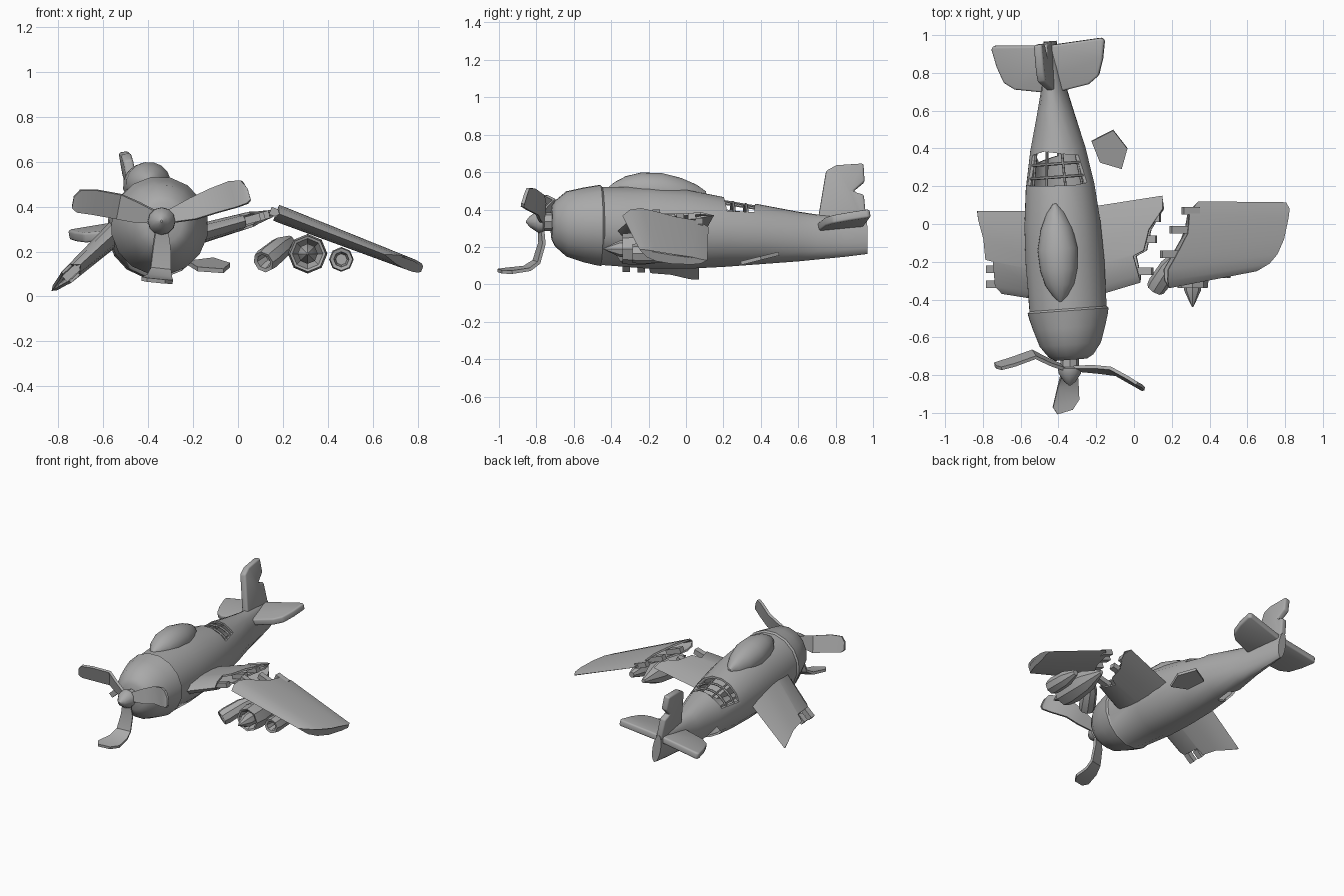
import bpy, bmesh, math
from math import radians, sin, cos, pi
from mathutils import Matrix, Vector

if "Cube" in bpy.data.objects:
    bpy.data.objects.remove(bpy.data.objects["Cube"], do_unlink=True)

GREY = (0.4, 0.4, 0.4, 1)
metal = bpy.data.materials.new("grey metal")
metal.use_nodes = True
metal.diffuse_color = GREY
metal.node_tree.nodes["Principled BSDF"].inputs["Base Color"].default_value = GREY

# Body frame: yawed and rolled wreck axis
BODY = (Matrix.Translation((-0.38, 0, 0.3)) @ Matrix.Rotation(radians(4.2), 4, 'Z')
        @ Matrix.Rotation(radians(-10), 4, 'Y'))
parts = []


def register(name, data):
    ob = bpy.data.objects.new(name, data)
    bpy.context.scene.collection.objects.link(ob)
    data.materials.append(metal)
    parts.append(ob)
    return ob


def finish(name, bm, frame=Matrix()):
    bmesh.ops.recalc_face_normals(bm, faces=bm.faces)
    bm.transform(frame)
    mesh = bpy.data.meshes.new(name)
    bm.to_mesh(mesh)
    bm.free()
    return register(name, mesh)


def bridge(bm, a, b):
    for i in range(len(a)):
        j = (i + 1) % len(a)
        bm.faces.new((a[i], a[j], b[j], b[i]))


def loft(name, sections, frame=Matrix(), n=16):
    """Elliptical sections along y: (y, half width, bottom, top)."""
    bm = bmesh.new()
    rings = []
    for y, w, lo, hi in sections:
        rings.append([bm.verts.new((w * cos(2 * pi * i / n), y,
                      (lo + hi) / 2 + (hi - lo) / 2 * sin(2 * pi * i / n))) for i in range(n)])
    for a, b in zip(rings, rings[1:]):
        bridge(bm, a, b)
    bm.faces.new(rings[0])
    bm.faces.new(rings[-1])
    return finish(name, bm, frame)


def turned(name, profile, frame=Matrix(), n=8):
    return loft(name, [(y, r, -r, r) for y, r in profile], frame, n)


def slab(name, outline, thick, frame=Matrix(), bevel=0.0):
    bm = bmesh.new()
    low = [bm.verts.new((x, y, -thick / 2)) for x, y in outline]
    high = [bm.verts.new((x, y, thick / 2)) for x, y in outline]
    bridge(bm, low, high)
    bm.faces.new(low)
    bm.faces.new(high)
    ob = finish(name, bm, frame)
    if bevel:
        mod = ob.modifiers.new("round", 'BEVEL')
        mod.width, mod.segments = bevel, 3
    return ob


def solidify(ob, thick, offset=-1):
    mod = ob.modifiers.new("skin", 'SOLIDIFY')
    mod.thickness, mod.offset = thick, offset


def wing(name, closed, broken, fullness, thick, height, slope):
    """Hollow wing from its closed end to its torn end, leading to trailing edge."""
    bm = bmesh.new()
    normal = Vector((-slope, 0, 1)).normalized()
    rings = []
    for pts, t in zip((closed, broken), thick):
        mid = [Vector((x, y, height + slope * x)) for x, y in pts]
        up = [p + normal * t / 2 * f for p, f in zip(mid, fullness)]
        down = [p - normal * t / 2 * f for p, f in zip(mid, fullness)]
        rings.append([bm.verts.new(p) for p in up + down[-2:0:-1]])
    bridge(bm, *rings)
    bm.faces.new(rings[0])
    solidify(finish(name, bm), 0.012)


def bar(name, points, radius, frame=Matrix()):
    cu = bpy.data.curves.new(name, 'CURVE')
    cu.dimensions, cu.bevel_depth, cu.bevel_resolution = '3D', radius, 1
    cu.use_fill_caps = True
    sp = cu.splines.new('POLY')
    sp.points.add(len(points) - 1)
    for p, co in zip(sp.points, points):
        p.co = (*(frame @ Vector(co)), 1)
    register(name, cu)


# Fuselage shell
hull = [(-.72, .085, -.06, .12), (-.70, .12, -.1, .15), (-.64, .165, -.155, .2),
        (-.55, .195, -.185, .22), (-.49, .212, -.2, .23), (-.46, .218, -.205, .235),
        (-.45, .208, -.2, .225), (-.2, .212, -.22, .225), (0, .205, -.22, .21),
        (.2, .185, -.21, .17), (.4, .148, -.195, .128), (.6, .095, -.18, .09),
        (.7, .07, -.17, .075), (.85, .05, -.155, .065), (.97, .03, -.14, .06)]
fuselage = loft("fuselage", hull, BODY)
solidify(fuselage, 0.014)

# Torn openings in the back and the belly
back_cut = slab("back_cutter", [(-.3, .33), (-.05, .39), (.1, .36), (.3, .35), (.3, .23),
                                (.1, .2), (-.1, .21), (-.3, .23)], 0.4,
                BODY @ Matrix.Translation((0, 0, 0.265)))
aim = Vector((-0.55, 0, -0.83))
bm = bmesh.new()
bmesh.ops.create_cone(bm, cap_ends=True, segments=5, radius1=0.1, radius2=0.1, depth=0.4)
belly_cut = finish("belly_cutter", bm, Matrix.Translation(Vector((-.41, .42, .25)) + aim * 0.25)
                   @ aim.to_track_quat('Z', 'Y').to_matrix().to_4x4())
cutters = [back_cut, belly_cut]
for c in cutters:
    c.hide_render = True
    parts.remove(c)
    mod = fuselage.modifiers.new("tear", 'BOOLEAN')
    mod.operation, mod.solver, mod.object = 'DIFFERENCE', 'EXACT', c

# Bare frame inside the back opening
for y, w, h in ((.25, .165, .15), (.32, .152, .137)):
    bar("frame_hoop", [(w * cos(a * pi / 12), y, -.03 + (h + .02) * sin(a * pi / 12))
                       for a in range(13)], 0.008, BODY)
for a in (35, 70, 105, 140):
    c, s = cos(radians(a)), sin(radians(a))
    bar("frame_stringer", [(w * c, y, -.03 + h * s) for y, w, h in
                           ((.16, .172, .185), (.42, .125, .14))], 0.007, BODY)

# Canopy
loft("canopy", [(-.41, .01, .2, .225), (-.38, .04, .17, .25), (-.32, .078, .13, .282),
                (-.24, .1, .11, .302), (-.13, .108, .1, .3), (-.02, .085, .09, .272),
                (.06, .05, .1, .236), (.11, .01, .15, .2)], BODY)

# Tail
side = Matrix(((0, 0, 1, 0), (1, 0, 0, 0), (0, 1, 0, 0), (0, 0, 0, 1)))
slab("tail_fin", [(.7, 0), (.755, .31), (.81, .34), (.955, .35), (.96, .25), (.9, .2),
                  (.92, .19), (.955, .18), (.97, 0)], 0.045, BODY @ side, 0.012)
half_tail = [(.2, .735), (.255, .775), (.285, .86), (.305, .96), (.29, .975)]
slab("tailplane", [(0, .7)] + half_tail + [(0, .955)] + [(-x, y) for x, y in half_tail[::-1]],
     0.045, BODY @ Matrix.Translation((0, 0, -.09)) @ Matrix.Rotation(radians(7), 4, 'X'), 0.018)

# Wing stubs and the torn-off left wing
full = (0, .75, 1, 1, .8, .45, 0)
wing("left_wing_stub", [(-.3, y) for y in (-.41, -.37, -.25, -.18, -.08, .02, .08)],
     [(.035, -.31), (.03, -.27), (.005, -.17), (.06, -.14), (.085, -.03), (.155, .08), (.15, .15)],
     full, (.1, .07), .327, .28)
wing("right_wing_stub", [(-.45, y) for y in (-.41, -.36, -.25, -.2, -.1, 0, .07)],
     [(-.7, -.37), (-.72, -.33), (-.725, -.2), (-.765, -.19), (-.78, -.08), (-.815, .02),
      (-.83, .07)], full, (.12, .065), .78, .91)
wing("detached_left_wing",
     [(.65, -.25), (.71, -.21), (.75, -.16), (.785, -.08), (.81, .03), (.82, .08), (.805, .115)],
     [(.185, -.34), (.17, -.3), (.17, -.24), (.21, -.17), (.275, -.05), (.29, .06), (.34, .12)],
     full, (.055, .075), .438, -.385)

# Broken spars at the tears
for x, y, length, height, slope in (
        (.05, -.25, .1, .327, .28), (.07, -.08, .1, .327, .28), (.1, .03, .08, .327, .28),
        (-.735, -.32, .1, .78, .91), (-.75, -.24, .06, .78, .91),
        (.2, -.16, .12, .438, -.385), (.25, -.03, .12, .438, -.385), (.3, .07, .09, .438, -.385)):
    h = length / 2
    slab("broken_spar", [(-h, -.02), (h, -.02), (h, .02), (-h, .02)], 0.035,
         Matrix.Translation((x, y, height + slope * x))
         @ Matrix.Rotation(-math.atan(slope), 4, 'Y'))

# Pods below the detached wing
pod = Matrix.Translation((.31, 0, .19))
turned("pod_body", [(-.27, .04), (-.335, .068), (-.34, .08), (-.26, .088), (-.1, .07), (.04, .015)],
       pod)
turned("pod_nose", [(-.44, .003), (-.41, .018), (-.35, .045), (-.27, .045)], pod)
muzzle = [(.06, .025), (0, .034), (-.005, .05), (.03, .055), (.15, .05), (.24, .02)]
turned("outer_tube", muzzle, Matrix.Translation((.46, -.28, .165)))
lean = Vector((.12, .19, .1)).to_track_quat('Y', 'Z').to_matrix().to_4x4()
turned("inner_tube", muzzle, Matrix.Translation((.115, -.34, .155)) @ lean)

# Propeller
hub = Matrix.Translation((-.34, 0, .335))
turned("propeller_shaft", [(-.78, .05), (-.7, .05)], hub)
turned("spinner", [(-.855, .005), (-.835, .03), (-.79, .06), (-.765, .062), (-.755, .045)], hub, 12)


def blade(path):
    """Bent strip through (x, y, z, half width) stations."""
    bm = bmesh.new()
    run = Vector(path[-1][:3]) - Vector(path[0][:3])
    across = Vector((-run.z, 0, run.x)).normalized() + Vector((0, 0.3, 0))
    rows = [[bm.verts.new(Vector(p[:3]) + across * p[3] * s) for s in (-1, 1)] for p in path]
    for a, b in zip(rows, rows[1:]):
        bm.faces.new((a[0], a[1], b[1], b[0]))
    solidify(finish("propeller_blade", bm), 0.018, 0)


blade([(-.36, -.765, .35, .025), (-.45, -.73, .375, .045), (-.53, -.69, .4, .055),
       (-.64, -.73, .42, .055), (-.71, -.75, .425, .05), (-.735, -.75, .42, .025)])
blade([(-.32, -.765, .35, .025), (-.2, -.77, .39, .048), (-.11, -.78, .425, .055),
       (-.02, -.83, .455, .06), (.03, -.86, .465, .052), (.05, -.865, .455, .025)])
blade([(-.34, -.775, .31, .025), (-.34, -.77, .22, .038), (-.345, -.8, .12, .045),
       (-.35, -.85, .085, .055), (-.36, -.95, .072, .07), (-.365, -.995, .07, .04)])

# Loose skin panel
slab("loose_panel", [(-.225, .04), (-.11, .1), (-.035, 0), (-.065, -.11), (-.18, -.075)], 0.02,
     Matrix.Translation((0, .4, .14)) @ Matrix.Rotation(radians(14), 4, 'X'))

# Apply modifiers, then smooth everything below the crease angle
bpy.ops.object.select_all(action='DESELECT')
for ob in parts:
    ob.select_set(True)
bpy.context.view_layer.objects.active = fuselage
bpy.ops.object.convert(target='MESH')
for c in cutters:
    bpy.data.objects.remove(c, do_unlink=True)
bpy.ops.object.shade_smooth_by_angle(angle=radians(35))
